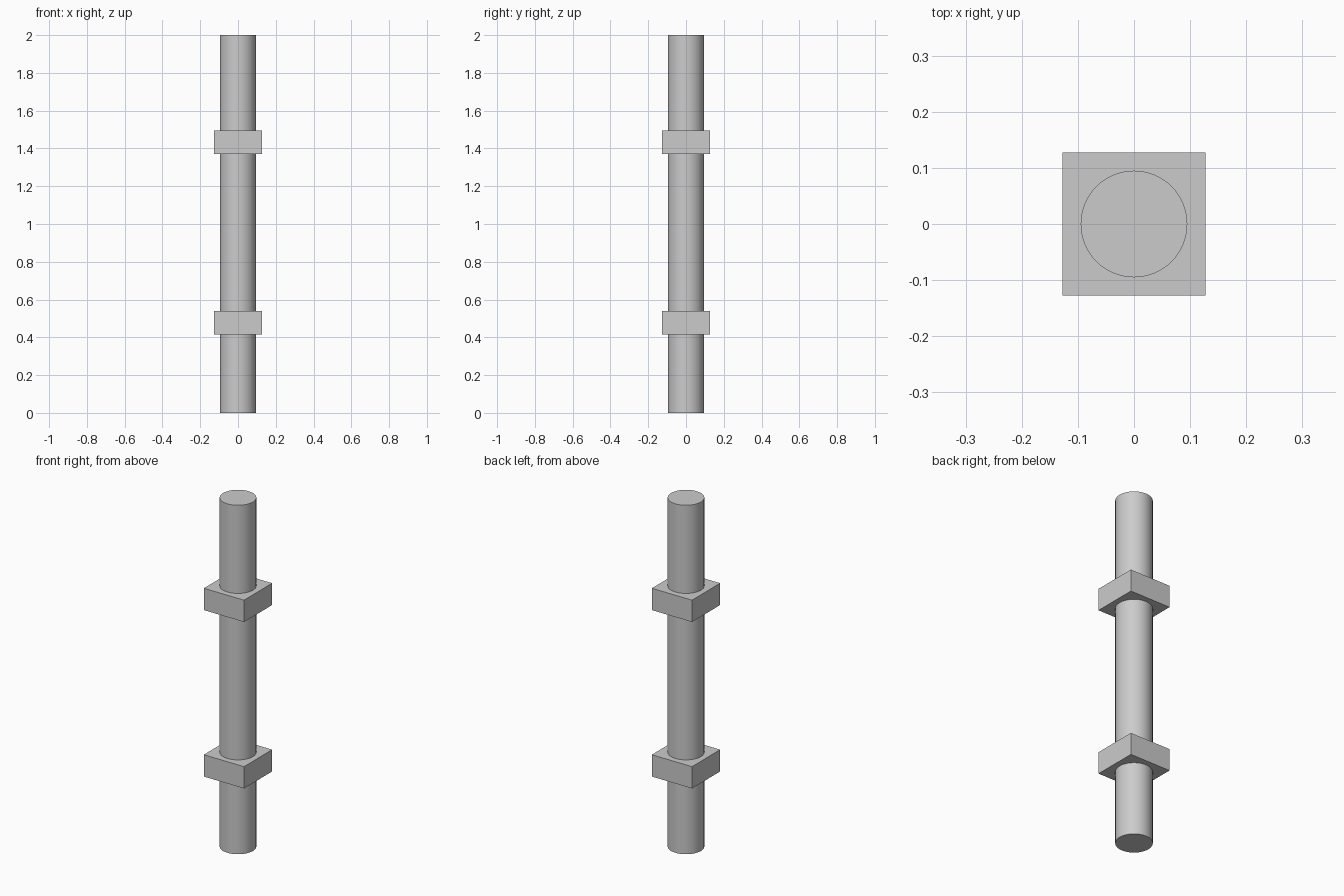
import bpy

if "Cube" in bpy.data.objects:
    bpy.data.objects.remove(bpy.data.objects["Cube"], do_unlink=True)

# Single plain grey
GREY = (0.6, 0.6, 0.6, 1)
grey = bpy.data.materials.new("plain_grey")
grey.use_nodes = True
grey.diffuse_color = GREY
grey.node_tree.nodes["Principled BSDF"].inputs["Base Color"].default_value = GREY

HEIGHT = 2.0
RADIUS = 0.095
COLLAR_WIDTH = 0.255
COLLAR_HEIGHT = 0.125


def finish(name):
    obj = bpy.context.object
    obj.name = obj.data.name = name
    obj.data.materials.append(grey)
    return obj


# Round pole
bpy.ops.mesh.primitive_cylinder_add(vertices=64, radius=RADIUS, depth=HEIGHT,
                                    location=(0, 0, HEIGHT / 2))
finish("pole")
bpy.ops.object.shade_smooth_by_angle()

# Square collars around the pole
for name, z in (("lower_collar", 0.478), ("upper_collar", 1.432)):
    bpy.ops.mesh.primitive_cube_add(size=1, location=(0, 0, z))
    collar = finish(name)
    collar.scale = (COLLAR_WIDTH, COLLAR_WIDTH, COLLAR_HEIGHT)
    bpy.ops.object.transform_apply(location=False, rotation=False, scale=True)
